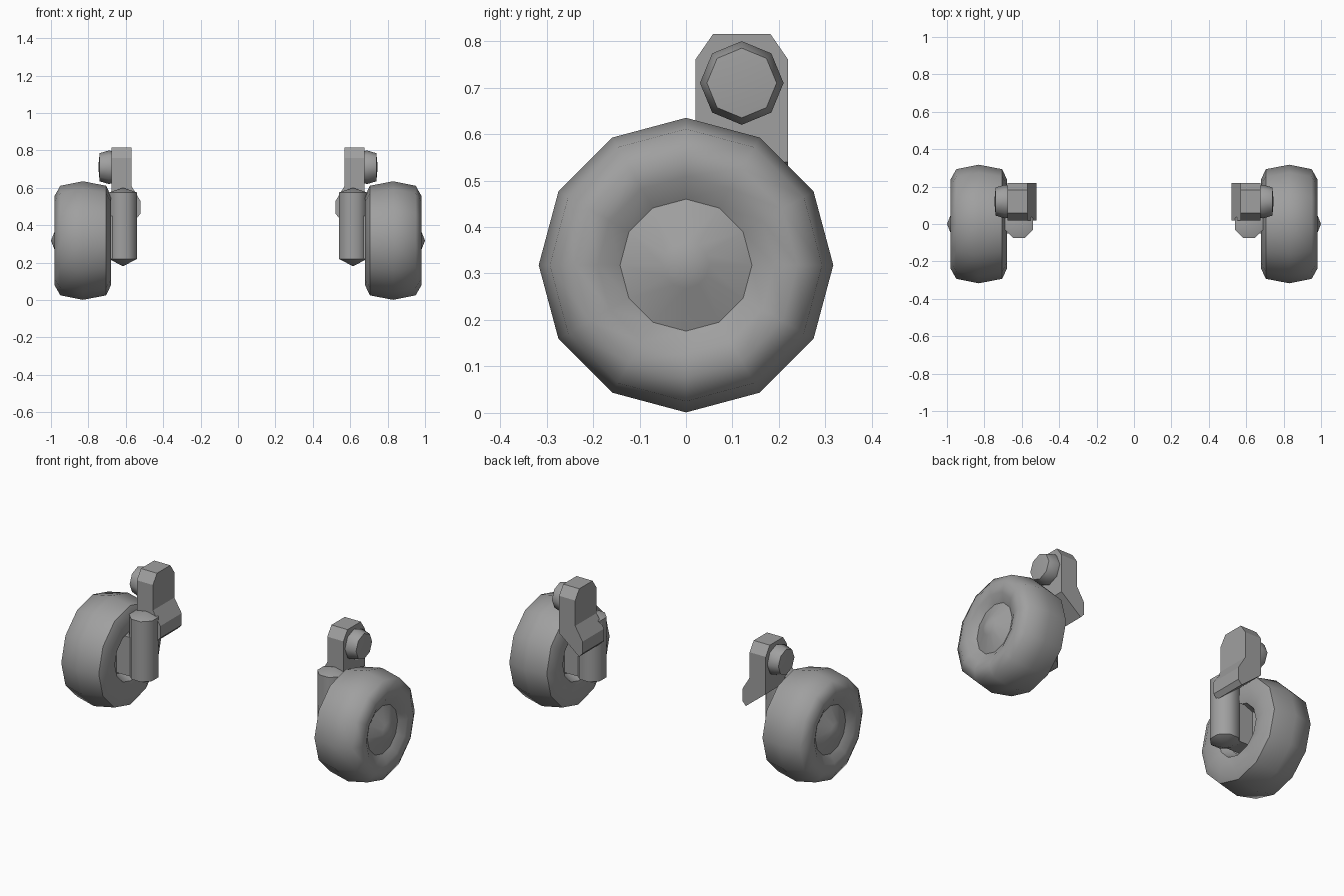
import bpy
import bmesh
import math
from mathutils import Matrix, Vector

cube = bpy.data.objects.get("Cube")
if cube:
    bpy.data.objects.remove(cube, do_unlink=True)

GREY = (0.35, 0.35, 0.35, 1)
grey = bpy.data.materials.new("plain grey")
grey.use_nodes = True
grey.diffuse_color = GREY
grey.node_tree.nodes["Principled BSDF"].inputs["Base Color"].default_value = GREY


def finish(bm, name, side, angle):
    """Mirror to the given side, close the normals and shade the part."""
    bmesh.ops.scale(bm, vec=(side, 1, 1), verts=bm.verts)
    bmesh.ops.recalc_face_normals(bm, faces=bm.faces)
    mesh = bpy.data.meshes.new(name)
    bm.to_mesh(mesh)
    bm.free()
    mesh.materials.append(grey)
    obj = bpy.data.objects.new(name, mesh)
    bpy.context.collection.objects.link(obj)
    bpy.ops.object.select_all(action="DESELECT")
    obj.select_set(True)
    bpy.context.view_layer.objects.active = obj
    bpy.ops.object.shade_smooth_by_angle(angle=math.radians(angle))


def lathe(profile, sides, axis, centre, phase=0):
    """Turn (position, radius) points around the x or z axis."""
    bm = bmesh.new()
    verts = [bm.verts.new((r, 0, p)) for p, r in profile]
    edges = [bm.edges.new(pair) for pair in zip(verts, verts[1:])]
    bmesh.ops.spin(bm, geom=verts + edges, cent=(0, 0, 0), axis=(0, 0, 1),
                   angle=math.tau, steps=sides)
    bmesh.ops.remove_doubles(bm, verts=bm.verts, dist=0.0005)
    turn = Matrix.Rotation(phase, 4, "Z")
    if axis == "x":
        turn = Matrix.Rotation(math.pi / 2, 4, "Y") @ turn
    bm.transform(Matrix.Translation(centre) @ turn)
    return bm


# Wheel: recessed inner face, rounded tyre, shallow domed hub
WHEEL = [(0.76, 0), (0.76, 0.12), (0.70, 0.15), (0.68, 0.24), (0.705, 0.293),
         (0.83, 0.317), (0.95, 0.293), (0.98, 0.24), (0.972, 0.19),
         (0.944, 0.142), (0.98, 0.05), (1.0, 0)]
BOLT = [(0.65, 0), (0.65, 0.08), (0.69, 0.09), (0.74, 0.075), (0.747, 0)]
STRUT = [(0.18, 0), (0.22, 0.081), (0.575, 0.081), (0.60, 0)]

# Upper arm outline in x and z, kinked inward at the lower end
ARM = [(0.675, 0.76), (0.57, 0.76), (0.57, 0.61), (0.522, 0.53),
       (0.522, 0.46), (0.545, 0.435), (0.675, 0.54)]


def upper_arm():
    bm = bmesh.new()
    face = bm.faces.new([bm.verts.new((x, 0.02, z)) for x, z in ARM])
    new = bmesh.ops.extrude_face_region(bm, geom=[face])["geom"]
    bmesh.ops.translate(bm, vec=(0, 0.2, 0),
                        verts=[v for v in new if isinstance(v, bmesh.types.BMVert)])
    # Raised top with sloping front and back corners
    top = max(bm.faces, key=lambda f: f.calc_center_median().z)
    new = bmesh.ops.extrude_face_region(bm, geom=[top])["geom"]
    for v in new:
        if isinstance(v, bmesh.types.BMVert):
            v.co.z = 0.815
            v.co.y = 0.12 + (v.co.y - 0.12) * 0.62
    bmesh.ops.delete(bm, geom=[top], context="FACES_ONLY")
    return bm


def axle_block():
    bm = bmesh.new()
    bmesh.ops.create_cube(bm, size=1)
    bmesh.ops.scale(bm, vec=(0.13, 0.1, 0.23), verts=bm.verts)
    bmesh.ops.translate(bm, vec=Vector((0.695, 0, 0.335)), verts=bm.verts)
    return bm


for side, label in ((1, "left"), (-1, "right")):
    finish(lathe(WHEEL, 12, "x", (0, 0, 0.318)), label + "_wheel", side, 50)
    finish(lathe(BOLT, 8, "x", (0, 0.12, 0.71)), label + "_pivot_bolt", side, 50)
    finish(lathe(STRUT, 8, "z", (0.615, 0, 0), math.pi / 8), label + "_strut", side, 50)
    finish(upper_arm(), label + "_upper_arm", side, 30)
    finish(axle_block(), label + "_axle_block", side, 30)
